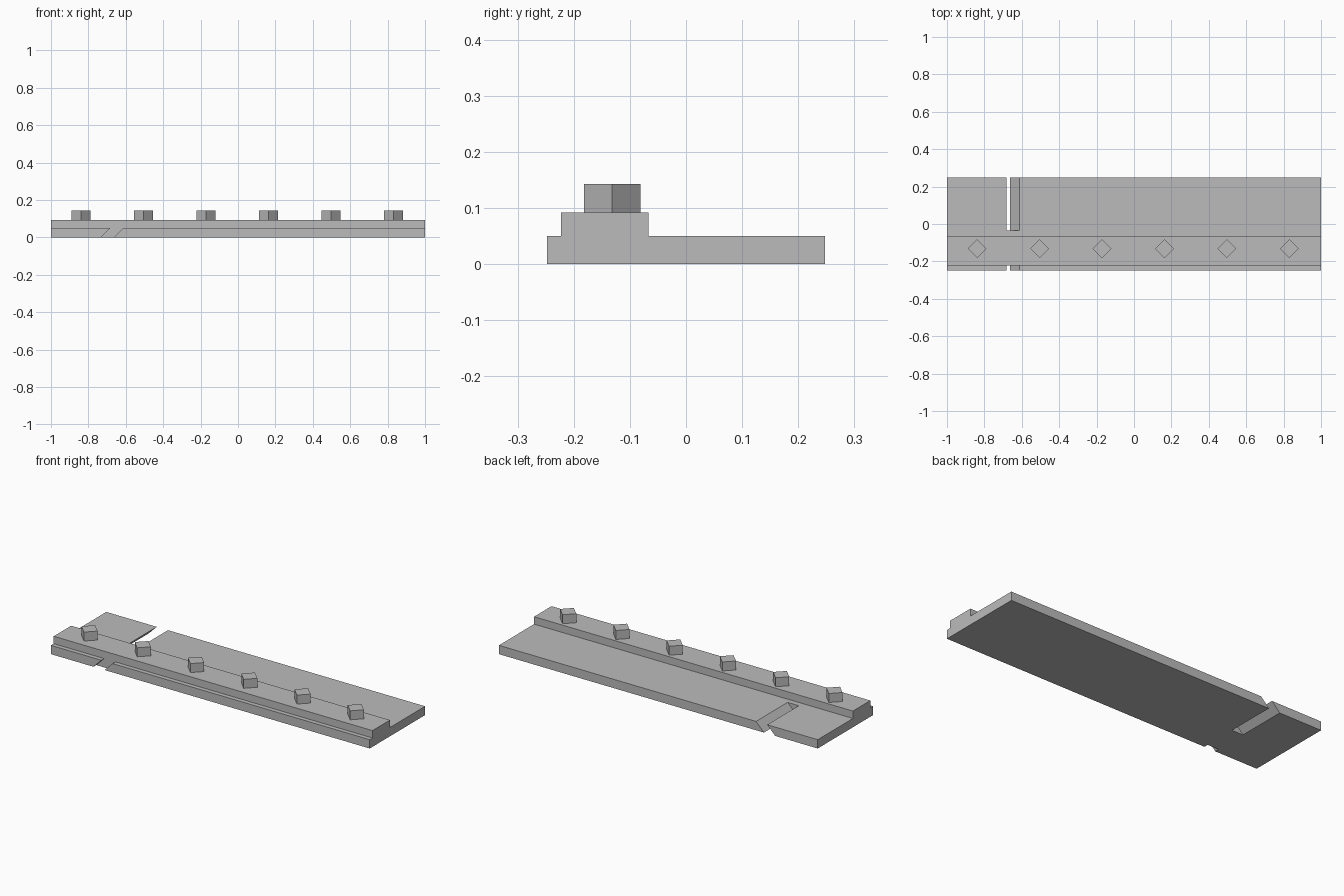
import bpy
import bmesh
from math import pi
from mathutils import Vector

cube = bpy.data.objects.get("Cube")
if cube:
    bpy.data.objects.remove(cube, do_unlink=True)

grey = bpy.data.materials.new("plain grey")
grey.use_nodes = True
colour = (0.5, 0.5, 0.5, 1)
grey.diffuse_color = colour
grey.node_tree.nodes["Principled BSDF"].inputs["Base Color"].default_value = colour

HALF_Y, PLATE, RIDGE, PEG = 0.248, 0.05, 0.092, 0.143
RIDGE_FRONT, RIDGE_BACK = -0.223, -0.067


def prism(name, points, sweep):
    """Extrude a closed flat outline along a sweep vector."""
    bm = bmesh.new()
    face = bm.faces.new([bm.verts.new(p) for p in points])
    ext = bmesh.ops.extrude_face_region(bm, geom=[face])
    verts = [v for v in ext["geom"] if isinstance(v, bmesh.types.BMVert)]
    bmesh.ops.translate(bm, verts=verts, vec=Vector(sweep))
    bmesh.ops.recalc_face_normals(bm, faces=bm.faces)
    mesh = bpy.data.meshes.new(name)
    bm.to_mesh(mesh)
    bm.free()
    mesh.materials.append(grey)
    obj = bpy.data.objects.new(name, mesh)
    bpy.context.collection.objects.link(obj)
    return obj


# Stepped board: thin plate with a raised rail near the front
profile = [(-HALF_Y, 0), (HALF_Y, 0), (HALF_Y, PLATE), (RIDGE_BACK, PLATE),
           (RIDGE_BACK, RIDGE), (RIDGE_FRONT, RIDGE),
           (RIDGE_FRONT, PLATE), (-HALF_Y, PLATE)]
board = prism("stepped_board", [(-1, y, z) for y, z in profile], (2, 0, 0))

# Slanted slots through the plate, in front of and behind the rail
LEFT, WIDTH, LOW, HIGH = -0.733, 0.07, -0.02, 0.07
for name, y0, y1 in (("front_slot_cutter", -0.3, RIDGE_FRONT),
                     ("back_slot_cutter", -0.035, 0.3)):
    outline = [(LEFT + LOW, y0, LOW), (LEFT + LOW + WIDTH, y0, LOW),
               (LEFT + HIGH + WIDTH, y0, HIGH), (LEFT + HIGH, y0, HIGH)]
    cutter = prism(name, outline, (0, y1 - y0, 0))
    cutter.hide_render = True
    cut = board.modifiers.new(name, "BOOLEAN")
    cut.operation, cut.solver, cut.object = "DIFFERENCE", "EXACT", cutter
    bpy.context.view_layer.objects.active = board
    bpy.ops.object.modifier_apply(modifier=cut.name)
    bpy.data.objects.remove(cutter, do_unlink=True)

# Row of diamond pegs on the rail
for i in range(6):
    bpy.ops.mesh.primitive_cylinder_add(
        vertices=4, radius=0.0505, depth=PEG - RIDGE,
        location=(-0.839 + i * 0.334, -0.1315, (RIDGE + PEG) / 2))
    peg = bpy.context.object
    peg.name = f"diamond_peg_{i + 1}"
    peg.data.materials.append(grey)
